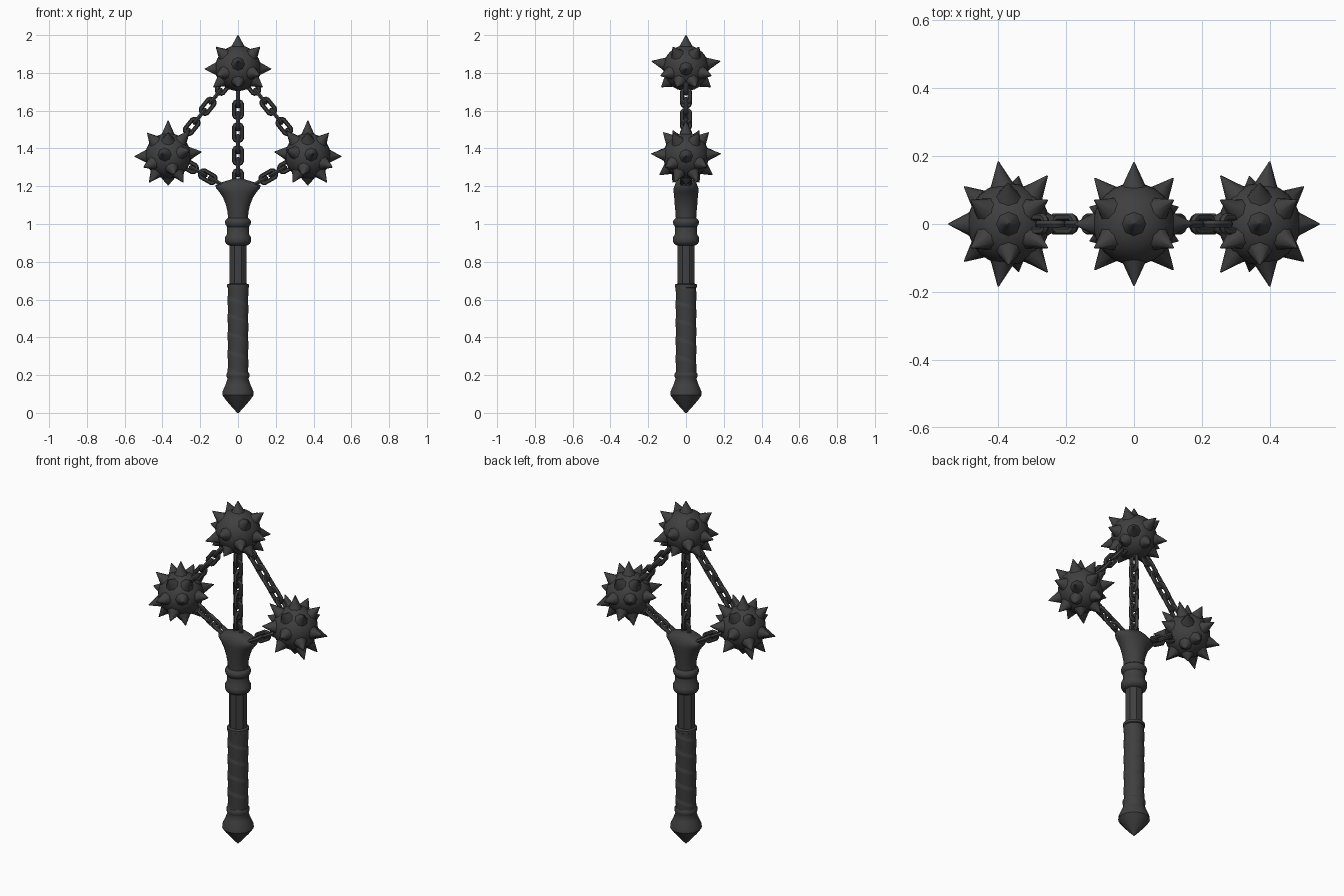
import bpy, bmesh, math
from mathutils import Vector, Matrix

if "Cube" in bpy.data.objects:
    bpy.data.objects.remove(bpy.data.objects["Cube"])

iron = bpy.data.materials.new("dark iron")
iron.diffuse_color = (0.05, 0.05, 0.05, 1)
iron.use_nodes = True
iron.node_tree.nodes["Principled BSDF"].inputs["Base Color"].default_value = iron.diffuse_color


def finish(name, bm, angle=40):
    bmesh.ops.recalc_face_normals(bm, faces=bm.faces)
    me = bpy.data.meshes.new(name)
    bm.to_mesh(me)
    bm.free()
    ob = bpy.data.objects.new(name, me)
    bpy.context.collection.objects.link(ob)
    me.materials.append(iron)
    bpy.ops.object.select_all(action='DESELECT')
    ob.select_set(True)
    bpy.context.view_layer.objects.active = ob
    bpy.ops.object.shade_smooth_by_angle(angle=math.radians(angle))
    return ob


def bridge(bm, a, b):
    n = len(a)
    for i in range(n):
        bm.faces.new((a[i], a[(i + 1) % n], b[(i + 1) % n], b[i]))


def loft(name, sections, sides=24, ridge=None, angle=40):
    """Stack of elliptical rings given as (z, rx, ry)."""
    bm = bmesh.new()
    rings = []
    for z, rx, ry in sections:
        ring = []
        for k in range(sides):
            a = 2 * math.pi * (k + 0.5) / sides
            d = ridge(a, z) if ridge else 0
            ring.append(bm.verts.new(((rx + d) * math.cos(a), (ry + d) * math.sin(a), z)))
        rings.append(ring)
    for a, b in zip(rings, rings[1:]):
        bridge(bm, a, b)
    bm.faces.new(rings[0])
    bm.faces.new(rings[-1])
    return finish(name, bm, angle)


def round_part(name, profile, **kw):
    return loft(name, [(z, r, r) for z, r in profile], **kw)


# Handle, from pommel to upper collar
round_part("pommel", [(0, .004), (.03, .032), (.07, .066), (.095, .084), (.115, .082),
                      (.15, .066), (.18, .056), (.19, .06), (.205, .062), (.215, .056)])


def wrap(a, z):
    # overlapping leather turns
    t = (z / .095 + a / (2 * math.pi)) % 1
    return .005 * t


grip = [(.2 + .48 * i / 60, .052) for i in range(61)]
round_part("grip", grip, ridge=wrap)
round_part("grip_rim", [(.66, .05), (.665, .058), (.68, .058), (.685, .046)])
round_part("shaft", [(.66, .048), (.92, .048)], sides=8, angle=20)
round_part("collar", [(.885, .046), (.895, .064), (.91, .07), (.93, .069), (.945, .06),
                      (.985, .058), (.995, .066), (1.01, .07), (1.022, .066), (1.032, .054)])

# Flared head that holds the three chains
loft("flared_head", [(1.02, .054, .054), (1.06, .055, .056), (1.1, .064, .06),
                     (1.14, .08, .063), (1.17, .1, .066), (1.19, .118, .066),
                     (1.205, .12, .06), (1.22, .09, .055), (1.232, .05, .045),
                     (1.24, .025, .025)])


# Spiked balls
def spiked_ball(name, centre, tips, flip=1):
    bm = bmesh.new()
    bmesh.ops.create_uvsphere(bm, u_segments=24, v_segments=16, radius=.121)
    for tip in tips:
        t = Vector(tip)
        t.x *= flip
        d = t.normalized()
        rot = d.to_track_quat('Z', 'Y').to_matrix()
        rings = []
        for dist, r in ((.105, .042), (.122, .031), (t.length, .002)):
            rings.append([bm.verts.new(rot @ Vector((r * math.cos(k * math.pi / 4),
                                                     r * math.sin(k * math.pi / 4), dist)))
                          for k in range(8)])
        bridge(bm, rings[0], rings[1])
        bridge(bm, rings[1], rings[2])
        bm.faces.new(rings[2])
    bmesh.ops.translate(bm, vec=centre, verts=bm.verts)
    return finish(name, bm, 45)


top_tips = [(0, 0, .175), (.176, 0, -.005), (-.176, 0, -.005)]
for sy in (-1, 1):
    top_tips.append((0, sy * .182, .037))
    for sx in (-1, 1):
        top_tips += [(sx * .116, sy * .07, .112), (sx * .116, sy * .135, -.04),
                     (sx * .13, sy * .05, -.1)]
    top_tips.append((0, sy * .13, -.1))
side_tips = [(0, 0, .188), (-.177, 0, -.002), (.177, 0, .022), (0, 0, -.155)]
for sy in (-1, 1):
    side_tips += [(-.03, sy * .184, .012), (.115, sy * .142, .03), (.115, sy * .07, .135),
                  (-.11, sy * .07, .122), (-.1, sy * .06, -.14), (.08, sy * .07, -.14),
                  (-.13, sy * .11, -.06), (.03, sy * .14, -.1), (0, sy * .12, .125)]

top = Vector((0, 0, 1.825))
spiked_ball("top_ball", top, top_tips)
for side, s in (("left", 1), ("right", -1)):
    spiked_ball(side + "_ball", Vector((-.37 * s, 0, 1.36)), side_tips, s)


# Chains of alternating links
def add_link(bm, centre, direction, facing_front):
    wide = Vector((0, 1, 0))
    if facing_front:
        wide = direction.cross(wide)
    normal = direction.cross(wide)
    half, rad, wire, n = .024, .021, .0115, 12
    rings = []
    for i in range(n):
        a = 2 * math.pi * (i + .5) / n
        out = direction * math.cos(a) + wide * math.sin(a)
        p = centre + out * rad + direction * math.copysign(half, math.cos(a))
        rings.append([bm.verts.new(p + out * wire * math.cos(k * math.pi / 3)
                                   + normal * wire * math.sin(k * math.pi / 3))
                      for k in range(6)])
    for i in range(n):
        bridge(bm, rings[i], rings[(i + 1) % n])


def chain(name, start, end, count, front_first):
    bm = bmesh.new()
    a, b = Vector(start), Vector(end)
    d = (b - a).normalized()
    for i in range(count):
        add_link(bm, a.lerp(b, (i + .5) / count), d, (i % 2 == 0) == front_first)
    finish(name, bm, 50)


chain("centre_chain", (0, 0, 1.697), (0, 0, 1.21), 8, False)
for side, s in (("left", -1), ("right", 1)):
    d = (Vector((s * .37, 0, 1.36)) - top).normalized()
    chain(side + "_upper_chain", top + d * .088, top + d * .496, 6, True)
    chain(side + "_lower_chain", (s * .285, 0, 1.322), (s * .085, 0, 1.208), 4, True)
